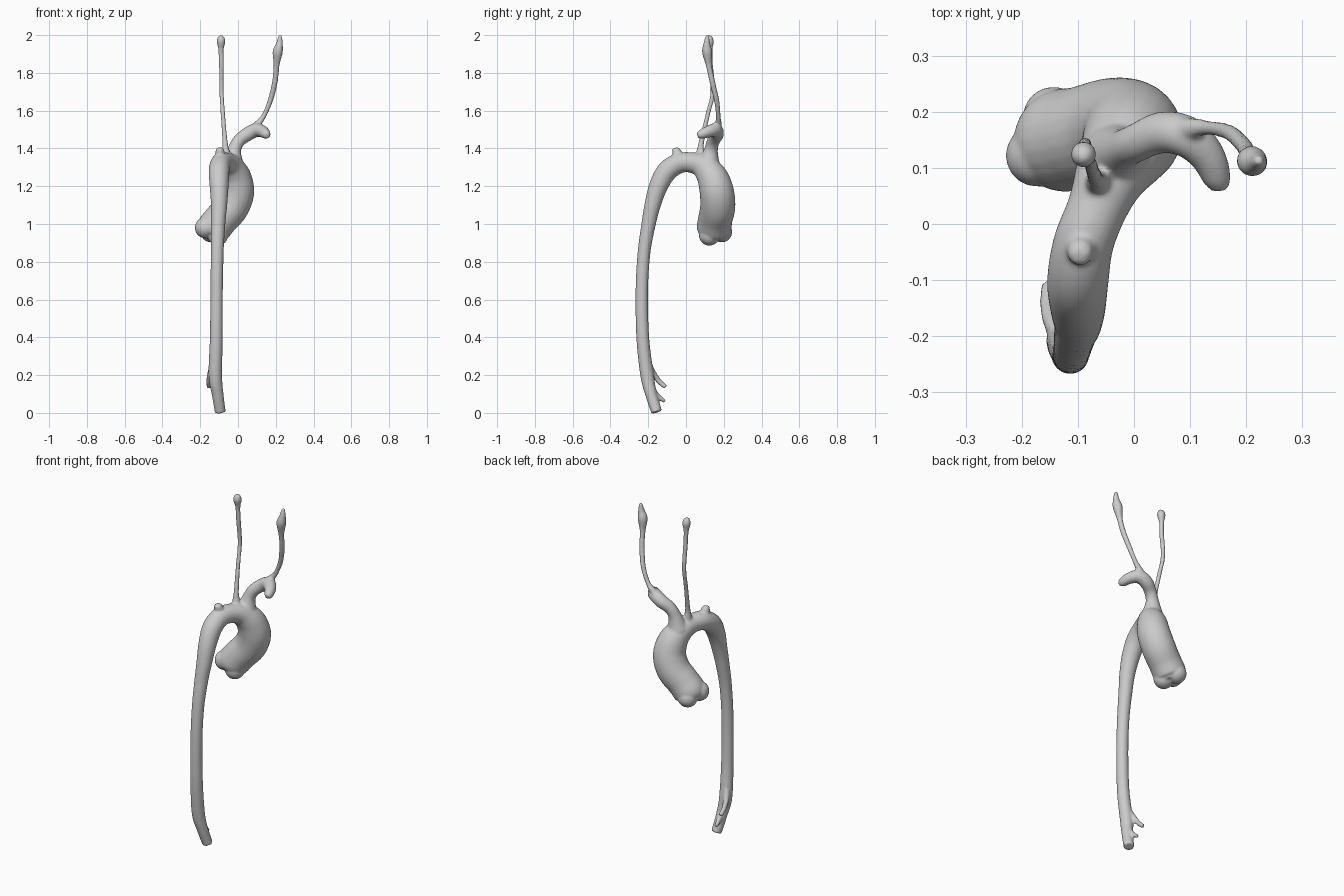
import bpy, bmesh, math
from mathutils import Vector

SIDES, STEPS = 24, 8


def spline(pts):
    """Catmull-Rom interpolation of (x, y, z, radius) points."""
    p = [Vector(q) for q in pts]
    p = [p[0] * 2 - p[1]] + p + [p[-1] * 2 - p[-2]]
    out = []
    for i in range(1, len(p) - 2):
        a, b, c, d = p[i - 1:i + 3]
        for s in range(STEPS):
            t = s / STEPS
            out.append(0.5 * (2 * b + (c - a) * t + (2 * a - 5 * b + 4 * c - d) * t ** 2
                              + (3 * b - a - 3 * c + d) * t ** 3))
    return out + [p[-2]]


def tube(bm, pts):
    """Sweep a closed round tube of varying radius along a path."""
    path = spline(pts)
    rings, side = [], None
    for i, q in enumerate(path):
        d = (path[min(i + 1, len(path) - 1)] - path[max(i - 1, 0)]).to_3d().normalized()
        if side is None:
            side = d.orthogonal()
        side = (side - d * side.dot(d)).normalized()
        up = d.cross(side)
        ring = []
        for k in range(SIDES):
            a = 2 * math.pi * k / SIDES
            ring.append(bm.verts.new(q.to_3d() + q.w * (side * math.cos(a) + up * math.sin(a))))
        rings.append(ring)
    for r0, r1 in zip(rings, rings[1:]):
        for k in range(SIDES):
            j = (k + 1) % SIDES
            bm.faces.new((r0[k], r0[j], r1[j], r1[k]))
    bm.faces.new(rings[0][::-1])
    bm.faces.new(rings[-1])


def ball(bm, center, radius):
    made = bmesh.ops.create_uvsphere(bm, u_segments=20, v_segments=14, radius=radius)
    bmesh.ops.translate(bm, verts=made["verts"], vec=center)


bm = bmesh.new()

# Main vessel: descending trunk, arch, wide ascending part
tube(bm, [(-.094, -.155, .004, .029), (-.108, -.185, .1, .031), (-.12, -.206, .2, .036),
          (-.115, -.229, .4, .034), (-.113, -.234, .65, .033), (-.11, -.222, .85, .034),
          (-.105, -.198, 1.0, .038), (-.1, -.177, 1.1, .043), (-.1, -.146, 1.2, .05),
          (-.1, -.1, 1.28, .055), (-.09, -.035, 1.322, .054), (-.065, .03, 1.325, .054),
          (-.04, .09, 1.305, .066), (-.013, .138, 1.25, .082), (-.005, .163, 1.17, .091),
          (-.035, .168, 1.09, .093), (-.09, .155, 1.025, .091), (-.13, .148, .975, .091),
          (-.147, .146, .945, .074)])

# Three sinus bulges around the root
axis = Vector((-.5, -.05, -.86)).normalized()
u = axis.cross(Vector((0, 1, 0))).normalized()
v = axis.cross(u)
for k in range(3):
    a = 2 * math.pi * k / 3 + .5
    ball(bm, Vector((-.141, .145, .96)) + .044 * (u * math.cos(a) + v * math.sin(a)), .056)

# Short stub on the arch
tube(bm, [(-.092, -.035, 1.33, .036), (-.095, -.047, 1.375, .026),
          (-.096, -.054, 1.395, .021), (-.096, -.056, 1.404, .012)])

# Left neck artery with round bulb
tube(bm, [(-.06, .068, 1.33, .036), (-.065, .076, 1.385, .021), (-.069, .083, 1.44, .014),
          (-.08, .115, 1.58, .012), (-.087, .142, 1.7, .012), (-.088, .13, 1.84, .013),
          (-.09, .127, 1.92, .014), (-.09, .124, 1.965, .023), (-.09, .122, 1.99, .017),
          (-.09, .122, 1.999, .007)])

# Thick branch ending in a downturned stub
tube(bm, [(-.03, .12, 1.32, .06), (-.02, .132, 1.39, .037), (.005, .145, 1.44, .034),
          (.05, .163, 1.475, .037), (.095, .155, 1.497, .037), (.13, .122, 1.49, .032),
          (.148, .08, 1.475, .025), (.15, .06, 1.47, .014)])

# Right neck artery with pointed bulb
tube(bm, [(.075, .16, 1.49, .03), (.105, .17, 1.53, .019), (.135, .171, 1.57, .013),
          (.17, .163, 1.65, .014), (.195, .14, 1.75, .015), (.204, .121, 1.84, .016),
          (.21, .112, 1.91, .027), (.219, .11, 1.95, .019), (.222, .112, 1.985, .012),
          (.223, .113, 1.999, .008)])

# Two small branches near the base
tube(bm, [(-.125, -.205, .28, .016), (-.143, -.18, .22, .017), (-.154, -.145, .17, .014),
          (-.154, -.108, .135, .012)])
tube(bm, [(-.112, -.185, .14, .016), (-.116, -.155, .095, .014), (-.12, -.113, .06, .01)])

bmesh.ops.recalc_face_normals(bm, faces=bm.faces[:])
mesh = bpy.data.meshes.new("aorta")
bm.to_mesh(mesh)
bm.free()
aorta = bpy.data.objects.new("aorta", mesh)
bpy.context.collection.objects.link(aorta)

# Fuse the tubes into one skin and soften the joins
fuse = aorta.modifiers.new("fuse", 'REMESH')
fuse.mode = 'VOXEL'
fuse.voxel_size = .006
fuse.use_smooth_shade = True
soft = aorta.modifiers.new("soften", 'SMOOTH')
soft.factor = .5
soft.iterations = 5
